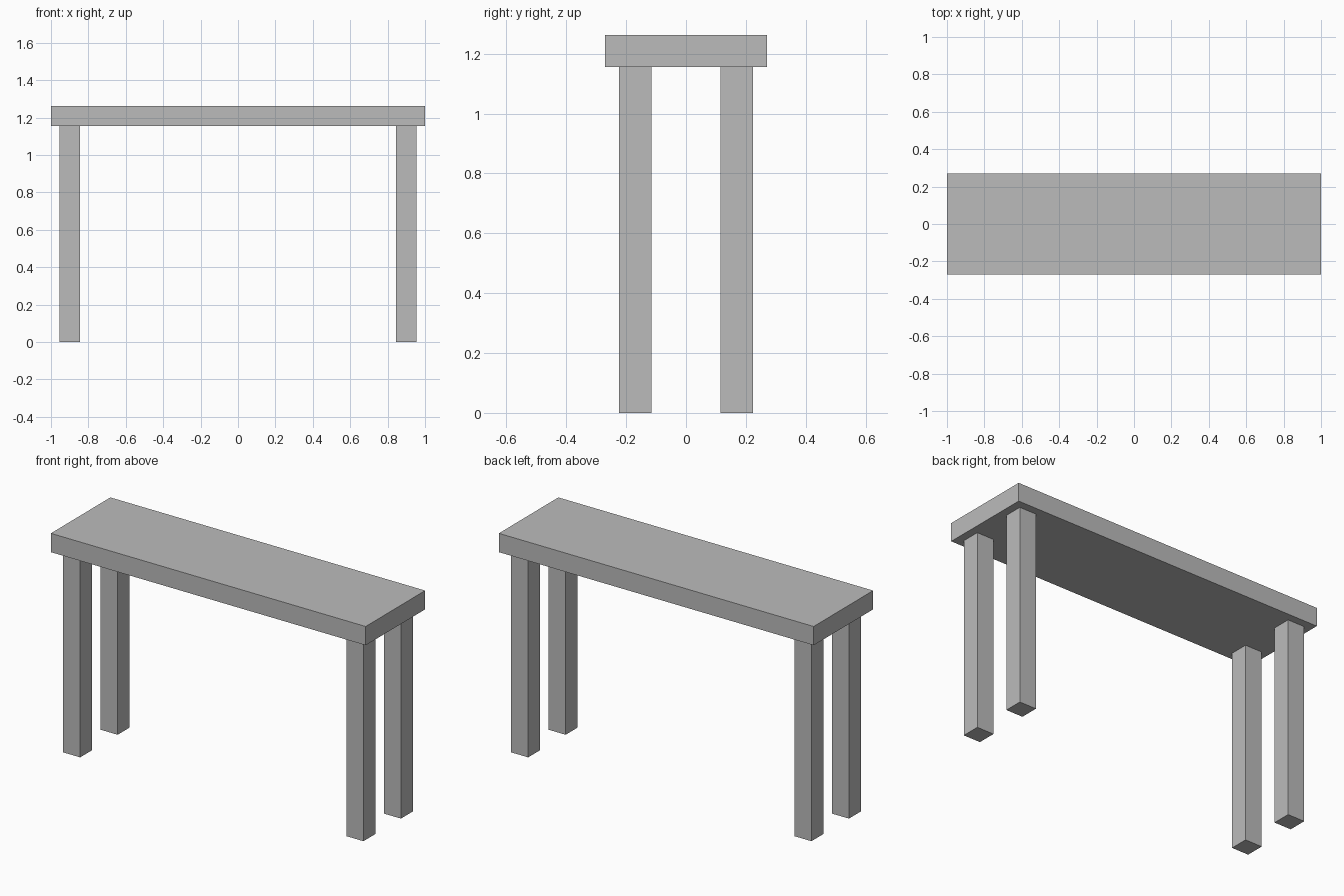
import bpy

cube = bpy.data.objects.get("Cube")
if cube:
    bpy.data.objects.remove(cube, do_unlink=True)

# Single plain grey finish
grey = bpy.data.materials.new("plain_grey")
grey.use_nodes = True
colour = (0.5, 0.5, 0.5, 1)
grey.diffuse_color = colour
grey.node_tree.nodes["Principled BSDF"].inputs["Base Color"].default_value = colour

LENGTH, DEPTH, HEIGHT = 2.0, 0.54, 1.263
THICK = 0.108           # slab thickness and leg width
LEG_X, LEG_Y = 0.9, 0.17
LEG_HEIGHT = HEIGHT - THICK


def box(name, size, centre):
    bpy.ops.mesh.primitive_cube_add(size=1, location=centre)
    obj = bpy.context.object
    obj.name = name
    obj.scale = size
    bpy.ops.object.transform_apply(location=False, rotation=False, scale=True)
    obj.data.materials.append(grey)
    return obj


# Table top
box("table_top", (LENGTH, DEPTH, THICK), (0, 0, HEIGHT - THICK / 2))

# Four square legs
for side, sx in (("left", 1), ("right", -1)):
    for end, sy in (("front", -1), ("back", 1)):
        box(f"{end}_{side}_leg", (THICK, THICK, LEG_HEIGHT),
            (sx * LEG_X, sy * LEG_Y, LEG_HEIGHT / 2))
